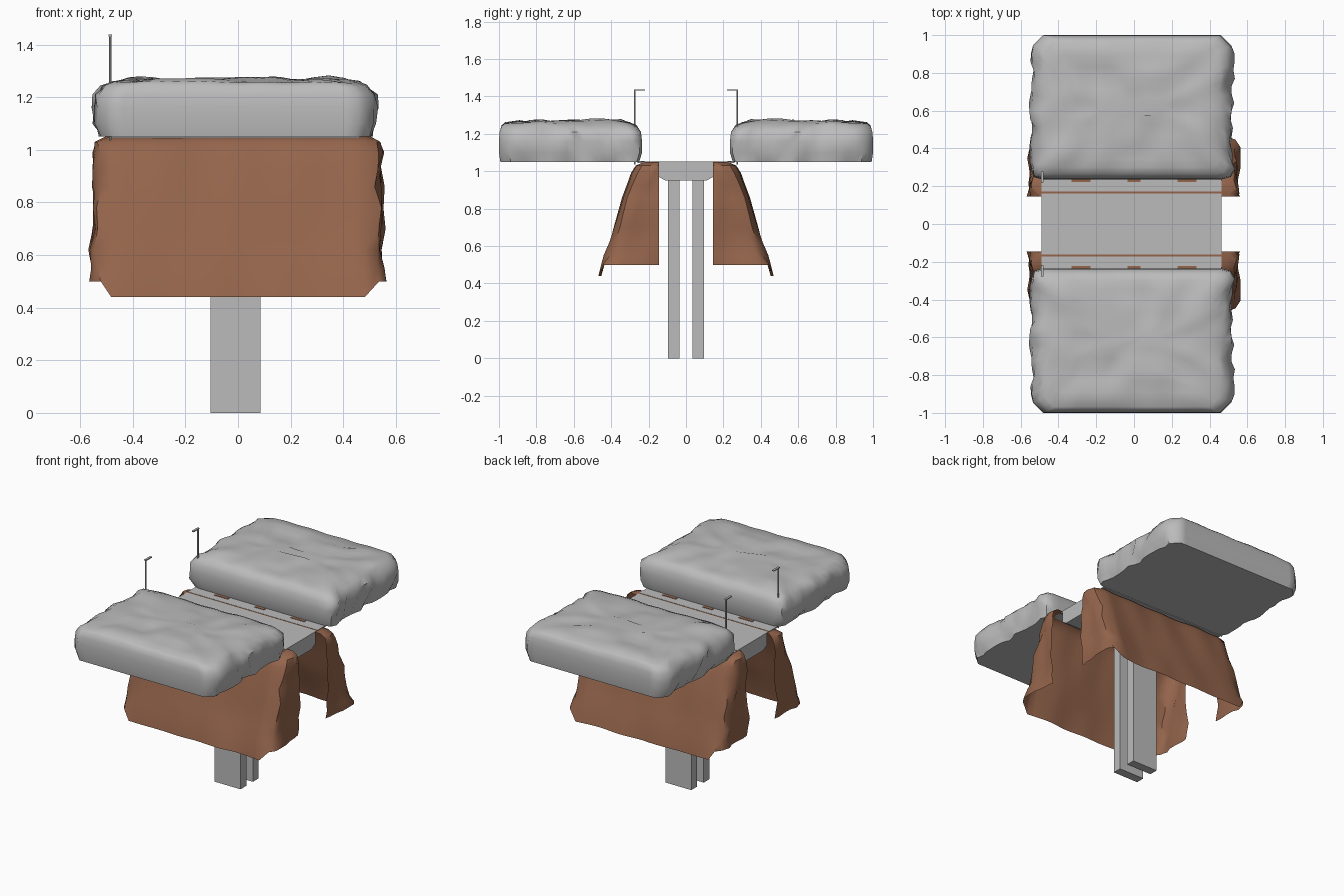
import bpy, bmesh, math
from mathutils import Vector, noise

if "Cube" in bpy.data.objects:
    bpy.data.objects.remove(bpy.data.objects["Cube"], do_unlink=True)


def material(name, rgb):
    m = bpy.data.materials.new(name)
    m.use_nodes = True
    m.diffuse_color = (*rgb, 1)
    m.node_tree.nodes["Principled BSDF"].inputs["Base Color"].default_value = (*rgb, 1)
    return m


GREY = material("concrete grey", (0.5, 0.5, 0.5))
BROWN = material("earth brown", (0.3, 0.13, 0.072))


def finish(name, bm, mat, smooth=None):
    bmesh.ops.recalc_face_normals(bm, faces=bm.faces)
    me = bpy.data.meshes.new(name)
    bm.to_mesh(me)
    bm.free()
    me.materials.append(mat)
    ob = bpy.data.objects.new(name, me)
    bpy.context.collection.objects.link(ob)
    if smooth:
        bpy.ops.object.select_all(action="DESELECT")
        ob.select_set(True)
        bpy.context.view_layer.objects.active = ob
        bpy.ops.object.shade_smooth_by_angle(angle=math.radians(smooth))
    return ob


def box(name, x, y, z, mat):
    bm = bmesh.new()
    bmesh.ops.create_cube(bm, size=1)
    for v in bm.verts:
        v.co = [(a + b) / 2 + c * (b - a) for c, (a, b) in zip(v.co, (x, y, z))]
    return finish(name, bm, mat)


def resample(points, step, closed):
    """Split each leg of a path into pieces of about the given length."""
    pts = [Vector(p) for p in points]
    ends = pts[1:] + pts[:1] if closed else pts[1:]
    out = []
    for a, b in zip(pts, ends):
        n = max(1, round((b - a).length / step))
        out += [a.lerp(b, i / n) for i in range(n)]
    return out if closed else out + [pts[-1]]


def loft(bm, rows, closed):
    rows = [[bm.verts.new(p) for p in r] for r in rows]
    for a, b in zip(rows, rows[1:]):
        n = len(a)
        for i in range(n if closed else n - 1):
            j = (i + 1) % n
            bm.faces.new((a[i], a[j], b[j], b[i]))
    return rows


def rough(p, scale, seed):
    return noise.noise(Vector(p) * scale + Vector((seed, seed, seed)))


# Rounded ground slab with a lumpy top and rugged sides
def ground_slab(name, side):
    x0, x1, y0, y1, c = -0.535, 0.515, 0.235, 1.0, 0.055
    outline = resample([(x0 + c, y0), (x1 - c, y0), (x1 - c / 4, y0 + c / 4), (x1, y0 + c),
                        (x1, y1 - c), (x1 - c, y1), (x0 + c, y1), (x0, y1 - c),
                        (x0, y0 + c), (x0 + c / 4, y0 + c / 4)], 0.045, True)
    centre = Vector((-0.01, 0.62))
    levels = [(0.015, 1.05), (0.0, 1.1), (0.0, 1.16), (0.006, 1.21), (0.03, 1.243), (0.065, 1.258),
              (0.11, 1.265), (0.17, 1.268), (0.23, 1.268), (0.29, 1.268), (0.34, 1.268)]
    rows = []
    for k, (inset, z) in enumerate(levels):
        row = []
        for p in outline:
            sx, sy = 1 - inset / 0.525, 1 - inset / 0.3825
            x, y, h = centre.x + (p.x - centre.x) * sx, centre.y + (p.y - centre.y) * sy, z
            if k < 6:
                if p.y > 0.94:
                    y = max(y, p.y - inset * 0.5)
                elif abs(p.x - centre.x) > 0.5:
                    x += 0.03 * rough((x, y, z), 13, 3) + 0.008 * math.copysign(1, x) * (k in (2, 3))
            if k > 3:
                h += (0.01 if k < 6 else 0.024) * rough((x, y, 0), 7, 5)
            row.append((x, side * min(y, 1.0), h))
        rows.append(row)
    bm = bmesh.new()
    rings = loft(bm, rows, True)
    bm.faces.new(rings[0])
    bm.faces.new(rings[-1])
    return finish(name, bm, GREY, 50)


# Open earth bank: sloping front, wrapped side walls, hollow behind
def earth_bank(name, side):
    levels = [(0.225, 0.505, 1.05), (0.26, 0.54, 1.03), (0.285, 0.548, 0.99), (0.305, 0.545, 0.93),
              (0.33, 0.545, 0.86), (0.352, 0.548, 0.78), (0.376, 0.548, 0.7), (0.4, 0.55, 0.62),
              (0.43, 0.55, 0.55), (0.46, 0.552, 0.44)]
    side_steps, front_steps, inner = 5, 22, 0.145
    rows = []
    for k, (depth, w, z) in enumerate(levels):
        path = []
        corner = depth - 0.06
        for i in range(side_steps):
            path.append((w, inner + (corner - inner) * i / side_steps))
        path += [(w, corner), (w - 0.018, depth - 0.02)]
        half = w - 0.07
        front = [(half - 2 * half * i / front_steps, depth) for i in range(front_steps + 1)]
        path = path + front + [(-x, y) for x, y in reversed(path)]
        row = []
        for x, y in path:
            edge = abs(x) > half + 0.001
            h = 0.5 if edge and k == len(levels) - 1 else z
            dx = dy = 0
            if edge and k:
                dx = 0.03 * rough((x, y, z), 14, 8)
                dy = 0.025 * rough((x, y, z), 12, 2) if y > inner + 0.001 else 0
            elif k:
                dy = 0.022 * rough((x, z * 0.4, 0), 5, 4)
            row.append((x + dx, side * (y + dy), h))
        rows.append(row)
    bm = bmesh.new()
    top = loft(bm, rows, False)[0]
    bm.faces.new(top)
    return finish(name, bm, BROWN, 40)


# Bridge deck: beam with chamfered lower edges
def bridge_deck():
    section = [(-0.148, 1.053), (-0.148, 0.972), (-0.11, 0.95),
               (0.11, 0.95), (0.148, 0.972), (0.148, 1.053)]
    bm = bmesh.new()
    ends = loft(bm, [[(x, y, z) for y, z in section] for x in (-0.49, 0.463)], True)
    for e in ends:
        bm.faces.new(e)
    return finish("bridge_deck", bm, GREY)


# Lamp post with a short arm reaching over the deck
def lamp_post(name, side):
    bm = bmesh.new()
    bmesh.ops.create_cone(bm, cap_ends=True, segments=8, radius1=0.005, radius2=0.005, depth=0.4)
    for v in bm.verts:
        v.co += Vector((-0.485, side * 0.274, 1.235))
    finish(name + "_pole", bm, GREY)
    ys = sorted((side * 0.22, side * 0.279))
    box(name + "_arm", (-0.492, -0.478), ys, (1.431, 1.438), GREY)


bridge_deck()
for label, side in (("front", -1), ("back", 1)):
    def span(a, b):
        return sorted((side * a, side * b))
    ground_slab(label + "_ground_slab", side)
    earth_bank(label + "_earth_bank", side)
    lamp_post(label + "_lamp", side)
    box(label + "_pier", (-0.105, 0.085), span(0.035, 0.095), (0, 0.952), GREY)
    # Abutment strip, leaving a narrow earth joint beside the deck
    box(label + "_joint", (-0.49, 0.463), span(0.145, 0.18), (1.045, 1.0515), BROWN)
    box(label + "_deck_edge", (-0.49, 0.463), span(0.14, 0.162), (1.046, 1.053), GREY)
    box(label + "_abutment_strip", (-0.49, 0.463), span(0.173, 0.26), (1.045, 1.053), GREY)
    for i, x in enumerate((-0.28, 0.0, 0.28)):
        w = 0.035 if x == 0 else 0.05
        box(f"{label}_earth_patch_{i + 1}", (x - w, x + w), span(0.222, 0.242), (1.05, 1.0555), BROWN)
